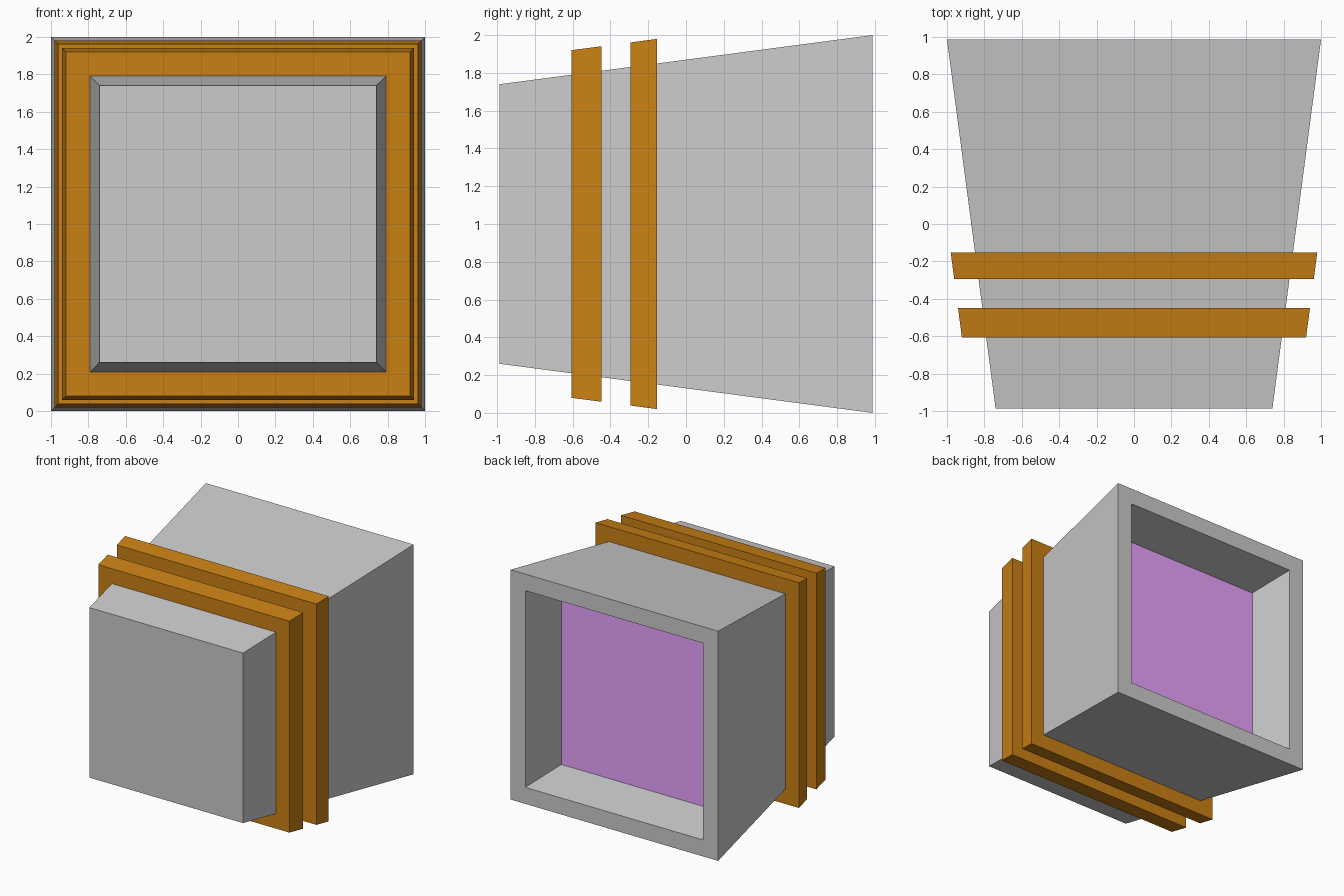
import bpy
import bmesh

if "Cube" in bpy.data.objects:
    bpy.data.objects.remove(bpy.data.objects["Cube"])


def material(name, color):
    mat = bpy.data.materials.new(name)
    mat.diffuse_color = (*color, 1)
    mat.use_nodes = True
    mat.node_tree.nodes["Principled BSDF"].inputs["Base Color"].default_value = mat.diffuse_color
    return mat


def square_loft(name, stations, closed=False, mat=None):
    """Loft square loops, given as (y, half size), along y around z = 1."""
    bm = bmesh.new()
    loops = [[bm.verts.new((sx * h, y, 1 + sz * h))
              for sx, sz in ((-1, -1), (1, -1), (1, 1), (-1, 1))]
             for y, h in stations]
    pairs = list(zip(loops, loops[1:]))
    if closed:
        pairs.append((loops[-1], loops[0]))
    else:
        bm.faces.new(loops[0])
        if len(loops) > 1:
            bm.faces.new(loops[-1])
    for a, b in pairs:
        for i in range(4):
            j = (i + 1) % 4
            bm.faces.new((a[i], a[j], b[j], b[i]))
    bmesh.ops.recalc_face_normals(bm, faces=bm.faces)
    if len(loops) == 1:
        # A single sheet must face the open end
        bm.normal_update()
        for f in bm.faces:
            if f.normal.y < 0:
                f.normal_flip()
    mesh = bpy.data.meshes.new(name)
    bm.to_mesh(mesh)
    bm.free()
    obj = bpy.data.objects.new(name, mesh)
    bpy.context.collection.objects.link(obj)
    if mat:
        mesh.materials.append(mat)
    return obj


L = 0.987                       # half length of the bucket
SLOPE = 0.26 / (2 * L)          # taper of all walls
WALL = 0.144


def half(y):
    return 0.87 + SLOPE * y


brown = material("brown", (0.59, 0.22, 0.007))
purple = material("purple", (0.82, 0.37, 1.0))

# Tapered square bucket lying on its side, open at the back
floor_y = -L + WALL
square_loft("bucket", [(-L, half(-L)), (L, half(L)),
                       (L, half(L) - WALL), (floor_y, half(floor_y) - WALL)])

# Two tapered bands around the bucket
for name, y0, y1 in (("front_band", -0.607, -0.448), ("rear_band", -0.294, -0.153)):
    square_loft(name, [(y0, half(y0) + 0.13), (y1, half(y1) + 0.13),
                       (y1, half(y1) - 0.02), (y0, half(y0) - 0.02)],
                closed=True, mat=brown)

# Flat liquid surface inside the opening
fill_y = 0.57
square_loft("liquid", [(fill_y, half(fill_y) - WALL)], mat=purple)
